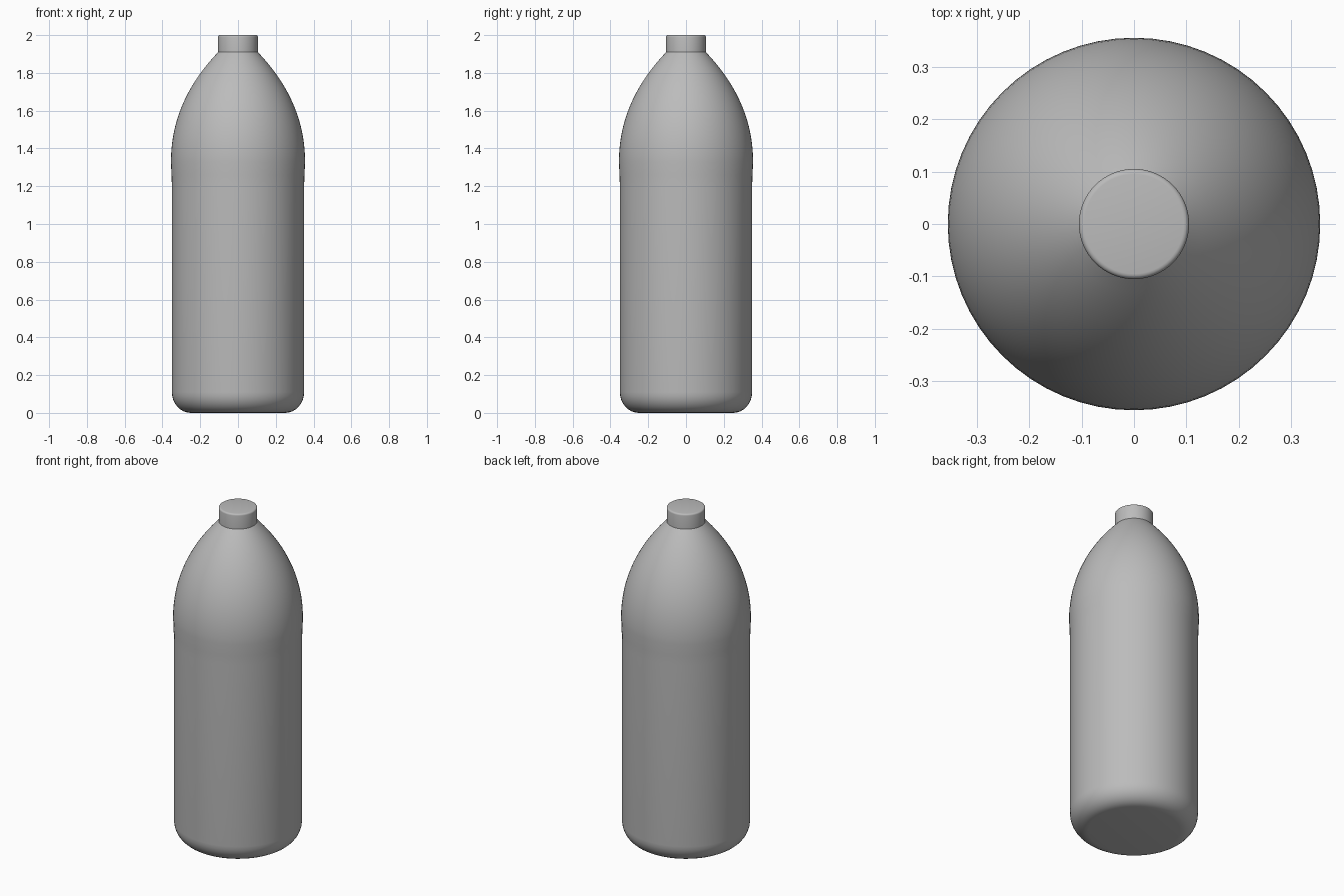
import bpy, bmesh, math

cube = bpy.data.objects.get("Cube")
if cube:
    bpy.data.objects.remove(cube)

SEGMENTS = 64

grey = bpy.data.materials.new("plain grey")
grey.use_nodes = True
colour = (0.5, 0.5, 0.5, 1)
grey.diffuse_color = colour
grey.node_tree.nodes["Principled BSDF"].inputs["Base Color"].default_value = colour


def arc(cx, cz, rx, rz, start, end, steps):
    """Points along an elliptical arc, in degrees."""
    angles = [math.radians(start + (end - start) * i / steps) for i in range(steps + 1)]
    return [(cx + rx * math.cos(a), cz + rz * math.sin(a)) for a in angles]


def bezier(a, b, c, steps):
    """Points along a quadratic curve."""
    ts = [i / steps for i in range(steps + 1)]
    return [tuple((1 - t) ** 2 * p + 2 * t * (1 - t) * q + t * t * r
                  for p, q, r in zip(a, b, c)) for t in ts]


def lathe(name, profile):
    """Spin a profile, given from bottom to top, round z and cap both ends."""
    bm = bmesh.new()
    rings = []
    for r, z in profile:
        rings.append([bm.verts.new((r * math.cos(2 * math.pi * i / SEGMENTS),
                                    r * math.sin(2 * math.pi * i / SEGMENTS), z))
                      for i in range(SEGMENTS)])
    for low, high in zip(rings, rings[1:]):
        for i in range(SEGMENTS):
            j = (i + 1) % SEGMENTS
            bm.faces.new((low[i], low[j], high[j], high[i]))
    bm.faces.new(rings[0][::-1])
    bm.faces.new(rings[-1])
    mesh = bpy.data.meshes.new(name)
    bm.to_mesh(mesh)
    bm.free()
    mesh.materials.append(grey)
    obj = bpy.data.objects.new(name, mesh)
    bpy.context.collection.objects.link(obj)
    bpy.ops.object.select_all(action="DESELECT")
    obj.select_set(True)
    bpy.context.view_layer.objects.active = obj
    bpy.ops.object.shade_smooth_by_angle(angle=math.radians(35))
    return obj


# Bottle body: rounded base, straight wall, slight swell, tapering shoulder
base = arc(0.25, 0.11, 0.1, 0.11, -90, 0, 8)
swell = [(0.35, 1.2), (0.352, 1.26)]
shoulder = bezier((0.355, 1.33), (0.355, 1.65), (0.105, 1.91), 20)
lathe("bottle_body", base + swell + shoulder)

# Screw cap with a softened top rim
lathe("bottle_cap", [(0.105, 1.905)] + arc(0.095, 1.99, 0.01, 0.01, 0, 90, 4))
